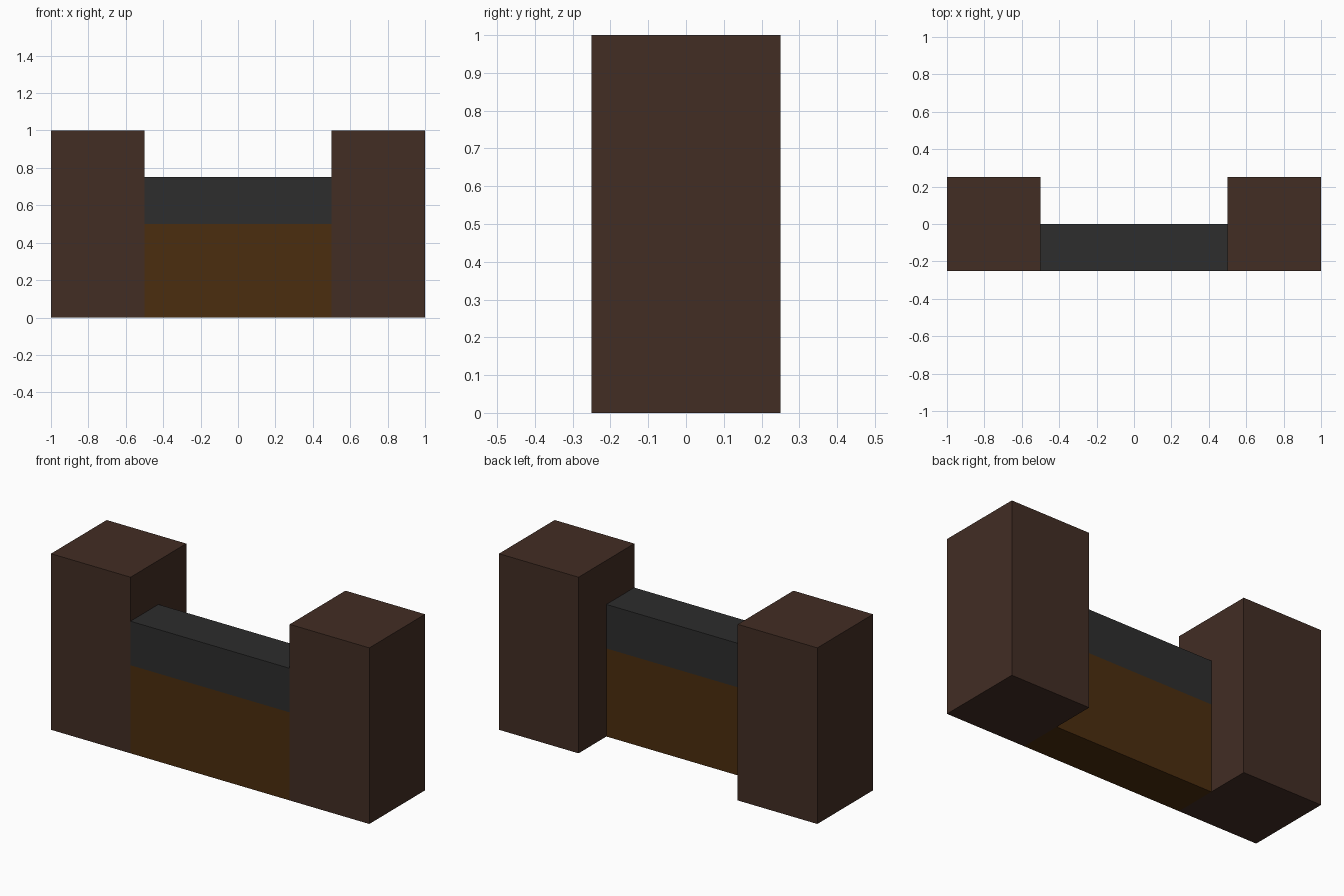
import bpy
import bmesh
from mathutils import Matrix, Vector

if "Cube" in bpy.data.objects:
    bpy.data.objects.remove(bpy.data.objects["Cube"])


def srgb(r, g, b):
    """Convert 0-255 sRGB to linear RGBA."""
    lin = [c / 12.92 if c <= 0.04045 else ((c + 0.055) / 1.055) ** 2.4
           for c in (r / 255, g / 255, b / 255)]
    return (*lin, 1.0)


def material(name, rgb):
    mat = bpy.data.materials.new(name)
    mat.diffuse_color = srgb(*rgb)
    mat.use_nodes = True
    mat.node_tree.nodes["Principled BSDF"].inputs["Base Color"].default_value = mat.diffuse_color
    return mat


def box(name, lo, hi, mat):
    """Flat-faced box between two opposite corners."""
    lo, hi = Vector(lo), Vector(hi)
    bm = bmesh.new()
    bmesh.ops.create_cube(bm, size=1, matrix=Matrix.LocRotScale(
        (lo + hi) / 2, None, hi - lo))
    mesh = bpy.data.meshes.new(name)
    bm.to_mesh(mesh)
    bm.free()
    mesh.materials.append(mat)
    obj = bpy.data.objects.new(name, mesh)
    bpy.context.collection.objects.link(obj)
    return obj


dark_brown = material("dark brown", (66, 45, 36))
wood_brown = material("wood brown", (75, 45, 14))
charcoal = material("charcoal grey", (45, 45, 45))

# Tall end pillars
for side, x in (("left", -0.75), ("right", 0.75)):
    box(f"{side}_pillar", (x - 0.25, -0.25, 0), (x + 0.25, 0.25, 1), dark_brown)

# Panel between the pillars, flush with the front, and the band on top of it
box("lower_panel", (-0.5, -0.25, 0), (0.5, 0, 0.5), wood_brown)
box("upper_band", (-0.5, -0.25, 0.5), (0.5, 0, 0.75), charcoal)
